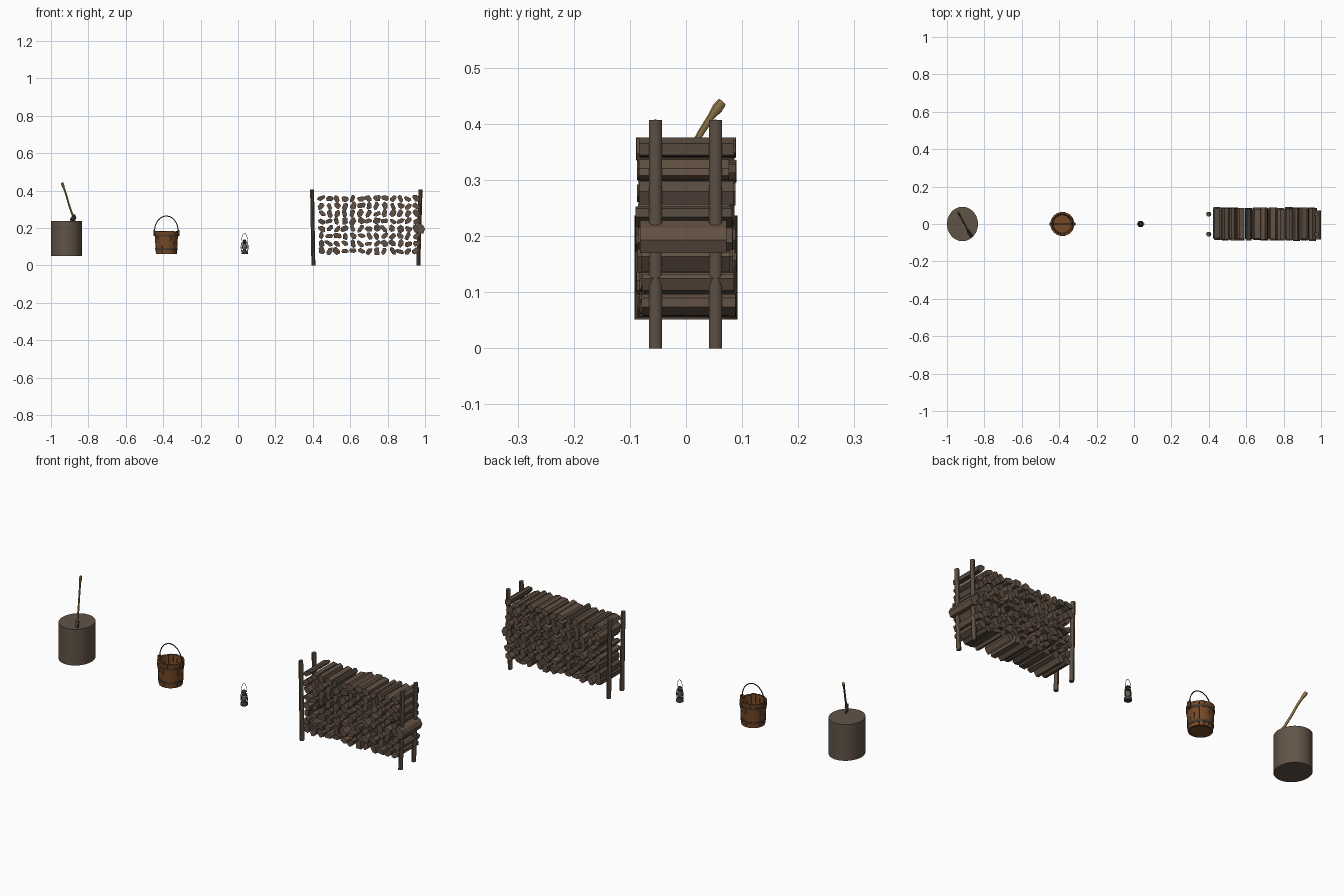
import bpy, bmesh, math, random
from mathutils import Vector

if "Cube" in bpy.data.objects:
    bpy.data.objects.remove(bpy.data.objects["Cube"])
random.seed(7)


def mat(name, r, g, b):
    m = bpy.data.materials.new(name)
    m.diffuse_color = (r, g, b, 1)
    m.use_nodes = True
    m.node_tree.nodes["Principled BSDF"].inputs["Base Color"].default_value = m.diffuse_color
    return m


STUMP = mat("weathered_wood", 0.120, 0.088, 0.064)
POST = mat("post_wood", 0.110, 0.080, 0.058)
LOG_A = mat("split_wood", 0.125, 0.082, 0.057)
LOG_B = mat("bark_brown", 0.095, 0.068, 0.049)
BUCKET = mat("bucket_wood", 0.180, 0.066, 0.020)
BAND = mat("rusty_iron", 0.070, 0.043, 0.028)
METAL = mat("dark_metal", 0.050, 0.042, 0.036)
TAN = mat("handle_wood", 0.280, 0.180, 0.070)
GLASS = mat("dull_glass", 0.170, 0.150, 0.120)


def finish(name, bm, mats, smooth=False):
    bmesh.ops.recalc_face_normals(bm, faces=bm.faces[:])
    me = bpy.data.meshes.new(name)
    bm.to_mesh(me)
    bm.free()
    for m in mats:
        me.materials.append(m)
    ob = bpy.data.objects.new(name, me)
    bpy.context.collection.objects.link(ob)
    if smooth:
        bpy.ops.object.select_all(action='DESELECT')
        ob.select_set(True)
        bpy.context.view_layer.objects.active = ob
        bpy.ops.object.shade_smooth_by_angle(angle=math.radians(35))
    return ob


def loft(bm, rings, caps=True, loop=False, mi=0):
    """Bridge successive rings of points, optionally capping or closing them."""
    vs = [[bm.verts.new(p) for p in r] for r in rings]
    n = len(vs[0])
    pairs = list(zip(vs, vs[1:])) + ([(vs[-1], vs[0])] if loop else [])
    faces = [bm.faces.new((a[i], a[(i + 1) % n], b[(i + 1) % n], b[i]))
             for a, b in pairs for i in range(n)]
    if caps and not loop:
        faces += [bm.faces.new(vs[0]), bm.faces.new(vs[-1])]
    for f in faces:
        f.material_index = mi


def ring(c, rx, ry, n, u=Vector((1, 0, 0)), v=Vector((0, 1, 0))):
    return [Vector(c) + u * rx * math.cos(2 * math.pi * i / n)
            + v * ry * math.sin(2 * math.pi * i / n) for i in range(n)]


def lathe(name, x, profile, m, n=24, loop=False, sx=1, sy=1):
    bm = bmesh.new()
    loft(bm, [ring((x, 0, z), r * sx, r * sy, n) for r, z in profile], loop=loop)
    return finish(name, bm, [m], True)


def sweep(name, pts, radii, m, n=8, flat=1.0, side=Vector((0, 1, 0))):
    """Tube along a path, with its section flattened along the side vector."""
    bm, rings = bmesh.new(), []
    pts = [Vector(p) for p in pts]
    for i, p in enumerate(pts):
        t = (pts[min(i + 1, len(pts) - 1)] - pts[max(i - 1, 0)]).normalized()
        u = t.cross(side).normalized()
        w = u.cross(t).normalized()
        rings.append(ring(p, radii[i], radii[i] * flat, n, u, w))
    loft(bm, rings)
    return finish(name, bm, [m], True)


def arc(x, z, w, h, n=20):
    return [(x - w * math.cos(math.pi * i / n), 0, z + h * math.sin(math.pi * i / n))
            for i in range(n + 1)]


def box(name, c, s, m):
    bm = bmesh.new()
    bmesh.ops.create_cube(bm, size=1)
    bmesh.ops.scale(bm, vec=s, verts=bm.verts)
    bmesh.ops.translate(bm, vec=c, verts=bm.verts)
    return finish(name, bm, [m])


# Chopping block
lathe("chopping_block", -0.917, [(1, 0.051), (1, 0.237)], STUMP, 36, sx=0.083, sy=0.092)

# Axe: tapered handle leaning back, wedge head lodged in the block
low, high = Vector((-0.877, -0.055, 0.252)), Vector((-0.941, 0.065, 0.438))
d = (high - low).normalized()
side = d.cross(Vector((0, 0, 1))).normalized()
blade = side.cross(d).normalized()
if blade.z > 0:
    blade = -blade
steps = [(-0.06, 0.007), (0.0, 0.007), (0.2, 0.007), (0.45, 0.0065), (0.7, 0.0065),
         (0.86, 0.007), (0.94, 0.0105), (1.0, 0.009)]
sweep("axe_handle",
      [low.lerp(high, t) + blade * 0.004 * math.sin(6 * t) for t, r in steps],
      [r for t, r in steps], TAN, 10, 0.65, side)
bm = bmesh.new()
hc = low + d * 0.004
rows = []
for off, half_h, half_t in [(-0.013, 0.011, 0.007), (0.008, 0.011, 0.008),
                            (0.022, 0.013, 0.005), (0.040, 0.020, 0.0006)]:
    rows.append([hc + blade * off + d * half_h * a + side * half_t * b
                 for a, b in ((-1, -1), (1, -1), (1, 1), (-1, 1))])
loft(bm, rows)
finish("axe_head", bm, [METAL])

# Bucket: separate staves, floor, iron bands, ears and bail
BX, NST = -0.383, 16
bm = bmesh.new()
for k in range(NST):
    a0, a1 = 2 * math.pi * (k + 0.02) / NST, 2 * math.pi * (k + 0.98) / NST
    angs = [a0, (a0 + a1) / 2, a1]
    top = 0.184 + random.uniform(-0.002, 0.002)
    loft(bm, [[Vector((BX + r * math.cos(a), r * math.sin(a), z))
               for r, seq in ((ro, angs), (ro - 0.009, angs[::-1])) for a in seq]
              for ro, z in ((0.056, 0.061), (0.0635, top))])
finish("bucket_staves", bm, [BUCKET])
lathe("bucket_floor", BX, [(0.050, 0.066), (0.051, 0.076)], BUCKET, 32)


def wall(z):
    return 0.056 + (z - 0.061) / 0.123 * 0.0075


for label, z0, z1 in (("lower", 0.080, 0.092), ("upper", 0.154, 0.166)):
    lathe("bucket_band_" + label, BX,
          [(wall(z0) - 0.002, z0), (wall(z0) + 0.0018, z0),
           (wall(z1) + 0.0018, z1), (wall(z1) - 0.002, z1)], BAND, 32, loop=True)
for s in (-1, 1):
    box("bucket_ear", (BX + s * 0.0655, 0, 0.174), (0.007, 0.018, 0.032), BAND)
bail = arc(BX, 0.184, 0.063, 0.080)
sweep("bucket_bail", bail, [0.0026] * len(bail), METAL, 6)

# Lantern: tank, burner, globe, chimney cap, side tubes, wire bail
LX = 0.035
lathe("lantern_tank", LX, [(0.0165, 0.061), (0.0175, 0.063), (0.0175, 0.074),
                           (0.014, 0.079), (0.008, 0.081), (0.008, 0.086)], METAL, 20)
lathe("lantern_globe", LX, [(0.008, 0.085), (0.0125, 0.092), (0.0135, 0.099),
                            (0.011, 0.108), (0.008, 0.114)], GLASS, 20)
lathe("lantern_cap", LX, [(0.011, 0.113), (0.011, 0.117), (0.008, 0.121), (0.008, 0.128),
                          (0.0115, 0.130), (0.007, 0.137), (0.002, 0.139)], METAL, 20)
for s in (-1, 1):
    tube = [(LX + s * x, 0, z) for x, z in ((0.013, 0.074), (0.0175, 0.082), (0.0185, 0.095),
                                            (0.0175, 0.112), (0.013, 0.122), (0.006, 0.126))]
    sweep("lantern_side_tube", tube, [0.0021] * 6, METAL, 8)
bail = arc(LX, 0.122, 0.0165, 0.050, 16)
sweep("lantern_bail", bail, [0.0011] * len(bail), METAL, 6)
for z in (0.094, 0.105):
    lathe("lantern_guard", LX, [(0.0135, z), (0.0148, z), (0.0148, z + 0.0015),
                                (0.0135, z + 0.0015)], METAL, 20, loop=True)

# Rack posts, leaning slightly outward
for xb, xt in ((0.403, 0.396), (0.964, 0.976)):
    for y in (-0.0545, 0.0525):
        sweep("rack_post", [(xb, y, 0), (xt, y, 0.407)], [0.0105, 0.0105], POST, 10, 1.15)


# Firewood: stacked split logs with irregular leaf-like sections
def log(bm, section, y0, y1, mi):
    loft(bm, [[Vector((x, y, z)) for x, z in section] for y in (y0, y1)], mi=mi)


bm = bmesh.new()
COLS, ROWS = 13, 8
for r in range(ROWS):
    for c in range(COLS):
        cx = 0.446 + 0.0422 * c + random.uniform(-0.004, 0.004)
        cz = 0.0765 + 0.0402 * r + random.uniform(-0.003, 0.003)
        tilt = random.uniform(0, math.pi)
        long, wide = random.uniform(0.021, 0.026), random.uniform(0.013, 0.019)
        sec = []
        for a in (0, 55, 125, 180, 235, 305):
            t = math.radians(a + random.uniform(-14, 14))
            k = random.uniform(0.85, 1.1)
            u, v = k * long * math.cos(t), k * wide * math.sin(t)
            x = cx + u * math.cos(tilt) - v * math.sin(tilt)
            z = cz + u * math.sin(tilt) + v * math.cos(tilt)
            sec.append((max(x, 0.42), min(max(z, 0.055), 0.376)))
        half, shift = random.uniform(0.077, 0.086), random.uniform(-0.005, 0.005)
        log(bm, sec, shift - half, shift + half, int(random.random() < 0.4))
# One log pokes out between the right posts
log(bm, [(1.0, 0.193), (0.990, 0.214), (0.962, 0.230), (0.950, 0.200),
         (0.965, 0.172), (0.990, 0.170)], -0.082, 0.072, 0)
finish("firewood_logs", bm, [LOG_A, LOG_B])
